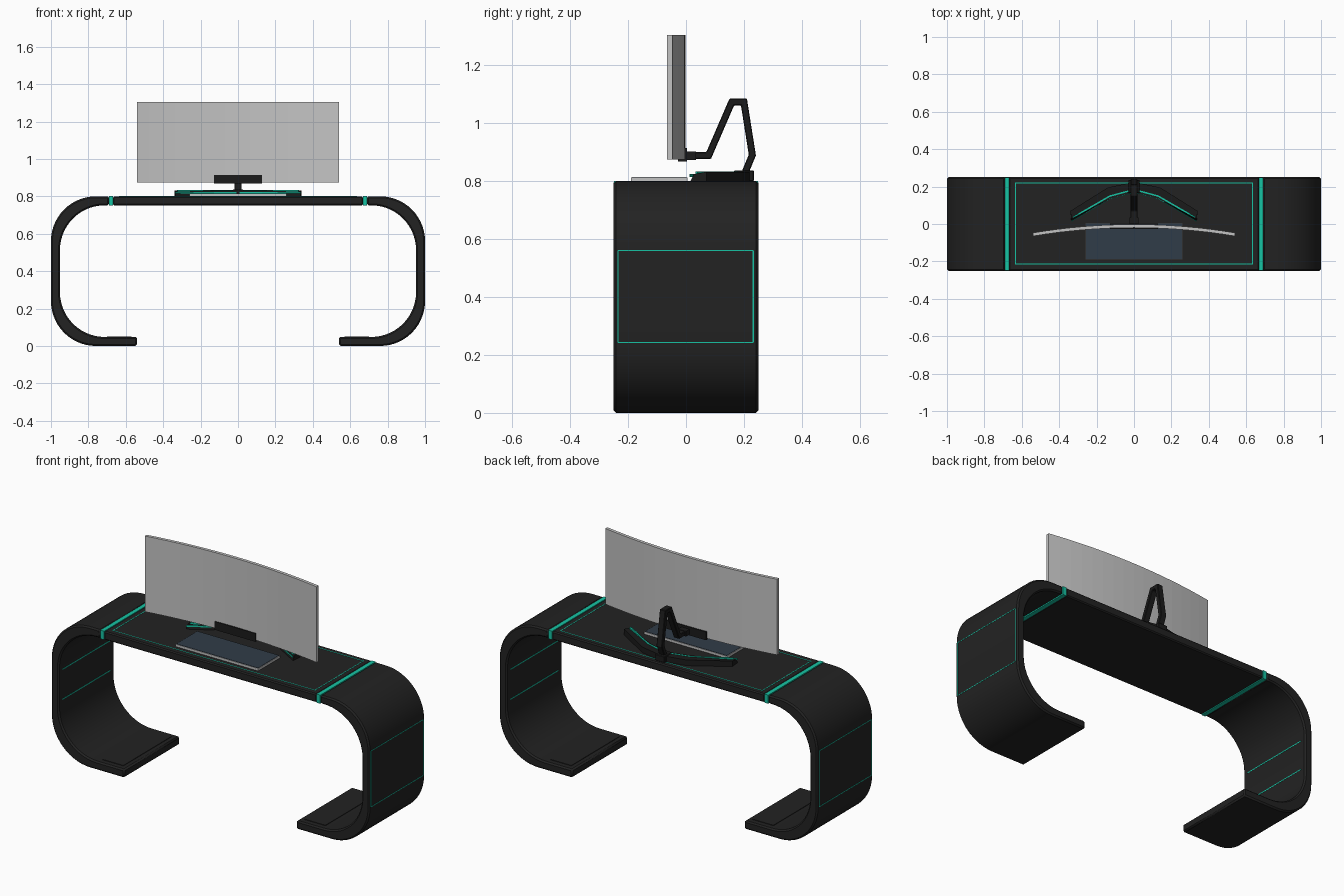
import bpy, bmesh, math
from mathutils import Vector

old = bpy.data.objects.get("Cube")
if old:
    bpy.data.objects.remove(old, do_unlink=True)


def material(name, color):
    m = bpy.data.materials.new(name)
    m.diffuse_color = (*color, 1)
    m.use_nodes = True
    b = m.node_tree.nodes["Principled BSDF"]
    b.inputs["Base Color"].default_value = (*color, 1)
    b.inputs["Roughness"].default_value = 0.6
    return m


charcoal = material("charcoal", (0.016, 0.016, 0.016))
black = material("stand black", (0.011, 0.011, 0.011))
teal = material("teal", (0.008, 0.55, 0.37))
silver = material("silver", (0.55, 0.55, 0.55))
slate = material("slate blue", (0.03, 0.045, 0.065))


def prism(name, outline, axis, lo, hi, mat, bevel=0, smooth=False):
    """Extrude a closed 2D outline along an axis from lo to hi."""
    place = {"x": lambda a, b, t: (t, a, b),
             "y": lambda a, b, t: (a, t, b),
             "z": lambda a, b, t: (a, b, t)}[axis]
    bm = bmesh.new()
    face = bm.faces.new([bm.verts.new(place(a, b, lo)) for a, b in outline])
    ext = bmesh.ops.extrude_face_region(bm, geom=[face])
    verts = [v for v in ext["geom"] if isinstance(v, bmesh.types.BMVert)]
    bmesh.ops.translate(bm, verts=verts, vec=place(0, 0, hi - lo))
    bmesh.ops.recalc_face_normals(bm, faces=bm.faces)
    me = bpy.data.meshes.new(name)
    bm.to_mesh(me)
    bm.free()
    ob = bpy.data.objects.new(name, me)
    bpy.context.collection.objects.link(ob)
    me.materials.append(mat)
    if smooth:
        bpy.ops.object.select_all(action="DESELECT")
        ob.select_set(True)
        bpy.context.view_layer.objects.active = ob
        bpy.ops.object.shade_smooth_by_angle(angle=math.radians(35))
    if bevel:
        mod = ob.modifiers.new("Bevel", "BEVEL")
        mod.width = bevel
        mod.segments = 1
        mod.limit_method = "ANGLE"
        mod.angle_limit = math.radians(50)
    return ob


def box(name, x, y, z, mat, bevel=0):
    rect = [(x[0], y[0]), (x[1], y[0]), (x[1], y[1]), (x[0], y[1])]
    return prism(name, rect, "z", z[0], z[1], mat, bevel)


def span(a, b):
    return (min(a, b), max(a, b))


def arc(cx, cz, r, start, end, steps=14):
    angles = [math.radians(start + (end - start) * i / steps) for i in range(steps + 1)]
    return [(cx + r * math.cos(a), cz + r * math.sin(a)) for a in angles]


def ribbon(path, width):
    """Closed outline of constant width around an open 2D path."""
    pts = [Vector(p) for p in path]
    left, right = [], []
    for i, p in enumerate(pts):
        d0 = (p - pts[max(i - 1, 0)]).normalized()
        d1 = (pts[min(i + 1, len(pts) - 1)] - p).normalized()
        t = (d0 + d1).normalized()
        side = Vector((-t.y, t.x))
        ref = d1 if d1.length else d0
        off = side * (width / 2 / max(0.5, t.dot(ref)))
        left.append(tuple(p + off))
        right.append(tuple(p - off))
    return left + right[::-1]


# Desk dimensions
HALF_DEPTH, TOP, THICK, R = 0.25, 0.80, 0.048, 0.24

# Table top
box("table_top", (-0.668, 0.668), (-HALF_DEPTH, HALF_DEPTH), (TOP - THICK, TOP), charcoal, 0.006)

# Curved C-shaped legs, with their trim
outer = [(0.69, TOP)] + arc(1 - R, TOP - R, R, 90, 0) + arc(1 - R, R, R, 0, -90) + [(0.54, 0)]
inner_x = 1 - THICK
inner = ([(0.54, THICK)] + arc(inner_x - R, THICK + R, R, -90, 0)
         + arc(inner_x - R, TOP - THICK - R, R, 0, 90) + [(0.69, TOP - THICK)])
for side, s in (("left", 1), ("right", -1)):
    prism(side + "_leg", [(s * x, z) for x, z in outer + inner], "y",
          -HALF_DEPTH, HALF_DEPTH, charcoal, 0.008, True)
    # Glowing seam between the leg and the table top
    box(side + "_seam_light", span(s * 0.667, s * 0.691), (-0.249, 0.249),
        (TOP - THICK - 0.0005, TOP + 0.0005), teal)
    # Outline on the outer wall
    wall = span(s * 0.998, s * 1.001)
    for label, z in (("lower", 0.243), ("upper", 0.56)):
        box(f"{side}_outer_{label}_line", wall, (-0.235, 0.232), (z - 0.002, z + 0.002), teal)
    for label, y in (("front", -0.235), ("back", 0.232)):
        box(f"{side}_outer_{label}_line", wall, (y - 0.002, y + 0.002), (0.243, 0.56), teal)
    # Lines on the inner wall
    for label, z in (("lower", 0.325), ("upper", 0.495)):
        box(f"{side}_inner_{label}_line", span(s * (inner_x - 0.001), s * (inner_x + 0.002)),
            (-0.215, 0.215), (z - 0.003, z + 0.003), teal)
    # Raised pad on the foot
    box(side + "_foot_pad", span(s * 0.57, s * 0.70), (-0.215, 0.215),
        (THICK - 0.002, THICK + 0.003), charcoal)

# Thin outline on the table top
for label, y in (("front", -0.215), ("back", 0.22)):
    box(f"top_{label}_line", (-0.637, 0.637), (y - 0.0025, y + 0.0025), (TOP - 0.002, TOP + 0.001), teal)
for label, x in (("left", 0.634), ("right", -0.634)):
    box(f"top_{label}_line", (x - 0.0025, x + 0.0025), (-0.215, 0.22), (TOP - 0.002, TOP + 0.001), teal)

# Keyboard
box("keyboard_body", (-0.26, 0.26), (-0.19, 0.005), (TOP, TOP + 0.013), silver)
box("keyboard_face", (-0.257, 0.257), (-0.187, 0.002), (TOP + 0.012, TOP + 0.015), slate)

# Curved monitor
N, HALF_W, BOW = 16, 0.54, 0.045
xs = [HALF_W * (2 * i / N - 1) for i in range(N + 1)]
front = [(x, -0.02 - BOW * (x / HALF_W) ** 2) for x in xs]
back = [(x, y + 0.018) for x, y in reversed(front)]
prism("monitor", front + back, "z", 0.875, 1.305, silver)

# Mounting bracket and bent arm
box("monitor_bracket", (-0.128, 0.128), (-0.027, 0.004), (0.868, 0.915), black)
arm = [(0, 0.888), (0.078, 0.888), (0.158, 1.073), (0.2, 1.073), (0.229, 0.89), (0.2, 0.82)]
prism("monitor_arm", ribbon(arm, 0.024), "x", -0.018, 0.018, black, 0.003)
box("arm_joint", (-0.025, 0.025), (0.0, 0.035), (0.873, 0.903), black)

# Winged stand base with a light strip along its front edge
rear = [(0.34, 0.07), (0.14, 0.195), (0, 0.225)]
fore = [(0.335, 0.015), (0.13, 0.135), (0, 0.17)]


def both(half):
    return half + [(-x, y) for x, y in reversed(half[:-1])]


base = prism("stand_base", both(rear) + both(fore)[::-1], "z", TOP, 0.832, black)
# Slope the wing tips down towards the front
for v in base.data.vertices:
    if v.co.z > 0.82 and v.co.y < 0.03:
        v.co.z -= 0.008
        v.co.y += 0.012
strip = [(x, y + 0.014) for x, y in fore]
strip[0] = (0.325, 0.036)
prism("stand_light_strip", ribbon(both(strip), 0.008), "z", 0.825, 0.8335, teal)
front_strip = [(x, y - 0.001) for x, y in fore]
prism("stand_front_strip", ribbon(both(front_strip), 0.004), "z", 0.815, 0.824, teal)
box("stand_hub", (-0.03, 0.03), (0.165, 0.235), (TOP, 0.836), black, 0.003)
